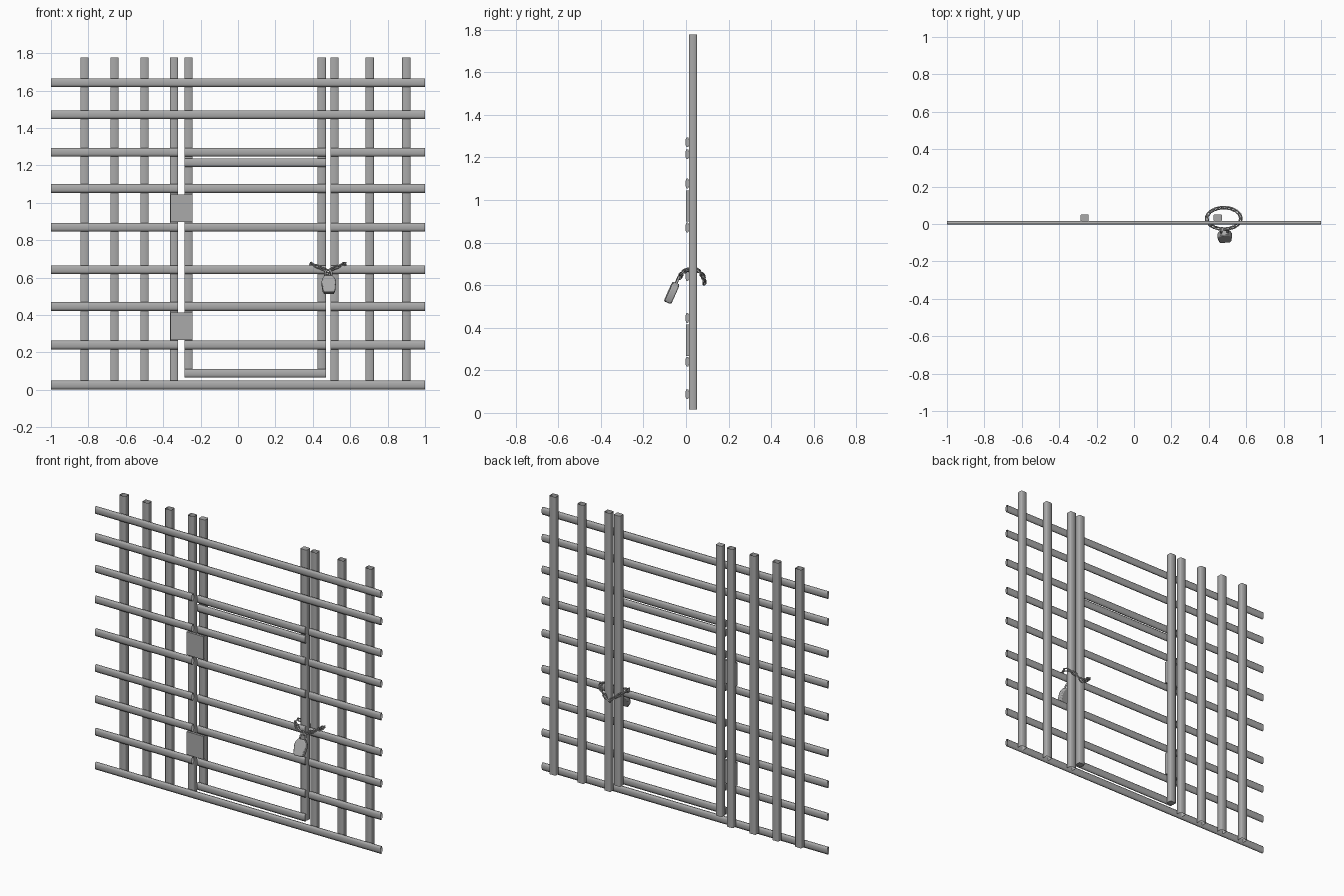
import bpy, bmesh
from math import sin, cos, pi, radians
from mathutils import Matrix, Vector

cube = bpy.data.objects.get("Cube")
if cube:
    bpy.data.objects.remove(cube, do_unlink=True)

steel = bpy.data.materials.new("steel_grey")
steel.use_nodes = True
GREY = (0.4, 0.4, 0.4, 1)
steel.diffuse_color = GREY
steel.node_tree.nodes["Principled BSDF"].inputs["Base Color"].default_value = GREY


def finish(name, bm, angle=70):
    """Turn a bmesh into a smooth-shaded object with sharp corners kept."""
    bmesh.ops.recalc_face_normals(bm, faces=bm.faces)
    mesh = bpy.data.meshes.new(name)
    bm.to_mesh(mesh)
    bm.free()
    mesh.materials.append(steel)
    mesh.shade_smooth()
    mesh.set_sharp_from_angle(angle=radians(angle))
    obj = bpy.data.objects.new(name, mesh)
    bpy.context.collection.objects.link(obj)
    return obj


def prism(bm, ring_a, ring_b, capped):
    a = [bm.verts.new(p) for p in ring_a]
    b = [bm.verts.new(p) for p in ring_b]
    for i in range(len(a)):
        j = (i + 1) % len(a)
        bm.faces.new((a[i], a[j], b[j], b[i]))
    if capped:
        bm.faces.new(a)
        bm.faces.new(b)


def chamfered(w, d, f):
    """Cross-section of a bar with its corners cut by the fraction f."""
    u, v = w / 2, d / 2
    p, q = u - w * f, v - d * f
    return [(p, -v), (u, -q), (u, q), (p, v), (-p, v), (-u, q), (-u, -q), (-p, -v)]


def post(name, x, z0, z1, capped):
    bm = bmesh.new()
    ring = [(x + u, 0.033 + v) for u, v in chamfered(0.044, 0.037, 0.1)]
    prism(bm, [(u, v, z0) for u, v in ring], [(u, v, z1) for u, v in ring], capped)
    finish(name, bm)


def rail(name, z, x0, x1, capped):
    bm = bmesh.new()
    ring = [(0.006 + v, z + u) for u, v in chamfered(0.046, 0.018, 0.28)]
    prism(bm, [(x0, *p) for p in ring], [(x1, *p) for p in ring], capped)
    finish(name, bm)


# Fixed fence posts and the two gate posts
for x in (-0.82, -0.66, -0.5, -0.342, 0.516, 0.704, 0.9):
    post("fence_post", x, 0.015, 1.777, False)
for x in (-0.264, 0.448):
    post("gate_post", x, 0.065, 1.777, True)

# Full-width rails
for z in (1.643, 1.472, 0.026):
    rail("long_rail", z, -1, 1, False)

# Rails broken at the gate opening
for z in (1.271, 1.077, 0.87, 0.643, 0.446, 0.24):
    rail("right_fence_rail", z, -1, -0.32, False)
    rail("gate_rail", z, -0.286, 0.47, True)
    rail("left_fence_rail", z, 0.495, 1, False)

# Top and bottom of the gate
for z in (1.215, 0.088):
    rail("gate_edge_rail", z, -0.286, 0.47, True)

# Hinge plates
for z in (0.972, 0.341):
    bm = bmesh.new()
    bmesh.ops.create_cube(bm, size=1, matrix=Matrix.Translation((-0.302, 0.009, z))
                          @ Matrix.Diagonal((0.118, 0.016, 0.146, 1)))
    finish("hinge_plate", bm, 30)


# Chain looped round the gate post and its neighbour
def chain_point(t):
    drop = 0.04 if sin(t) < 0 else 0.065
    return Vector((0.48 + 0.09 * cos(t), 0.03 + 0.057 * sin(t),
                   0.675 - drop * (1 - abs(cos(t)))))


def add_link(bm, matrix, half_len=0.013, ring_r=0.0085, wire=0.0042):
    """Stretched ring lying in the local xy plane, long along x."""
    n, m = 10, 6
    rings = []
    for i in range(n):
        a = 2 * pi * (i + 0.5) / n
        shift = (half_len - ring_r / 2) * (1 if cos(a) > 0 else -1)
        ring = []
        for k in range(m):
            b = 2 * pi * k / m
            r = ring_r + wire * cos(b)
            ring.append(bm.verts.new(matrix @ Vector(
                (r * cos(a) + shift, r * sin(a), wire * sin(b)))))
        rings.append(ring)
    for i in range(n):
        p, q = rings[i], rings[(i + 1) % n]
        for k in range(m):
            j = (k + 1) % m
            bm.faces.new((p[k], p[j], q[j], q[k]))


SAMPLES, LINKS = 720, 18
path = [chain_point(2 * pi * i / SAMPLES) for i in range(SAMPLES + 1)]
lengths = [0]
for p, q in zip(path, path[1:]):
    lengths.append(lengths[-1] + (q - p).length)
bm = bmesh.new()
for i in range(LINKS):
    target = lengths[-1] * (i + 0.5) / LINKS
    k = next(j for j, s in enumerate(lengths) if s >= target)
    along = (path[k] - path[k - 1]).normalized()
    side = along.cross(Vector((0, 0, 1))).normalized()
    frame = Matrix((along, side, along.cross(side))).transposed().to_4x4()
    roll = Matrix.Rotation(radians(45 if i % 2 else -45), 4, 'X')
    add_link(bm, Matrix.Translation(path[k]) @ frame @ roll)
finish("chain", bm)

# Padlock hanging from the front of the chain, tilted outward
lock_frame = (Matrix.Translation((0.487, -0.087, 0.518))
              @ Matrix.Rotation(radians(5), 4, 'Z') @ Matrix.Rotation(radians(-24), 4, 'X'))
half = [(0.026, 0), (0.033, 0.012), (0.039, 0.06), (0.034, 0.08), (0.02, 0.1)]
outline = half + [(-x, z) for x, z in reversed(half)]
bm = bmesh.new()
prism(bm, [(x, -0.017, z) for x, z in outline], [(x, 0.017, z) for x, z in outline], True)
body = finish("padlock_body", bm, 40)
body.matrix_world = lock_frame
bevel = body.modifiers.new("soft_edges", 'BEVEL')
bevel.width = 0.006
bevel.segments = 2
bevel.limit_method = 'ANGLE'
bevel.angle_limit = radians(60)

# Shackle as a round wire arch
curve = bpy.data.curves.new("padlock_shackle", 'CURVE')
curve.dimensions = '3D'
curve.bevel_depth = 0.0055
curve.bevel_resolution = 2
arch = [(0.017, 0.09)] + [(0.017 * cos(pi * i / 8), 0.118 + 0.017 * sin(pi * i / 8))
                          for i in range(9)] + [(-0.017, 0.09)]
spline = curve.splines.new('POLY')
spline.points.add(len(arch) - 1)
for point, (x, z) in zip(spline.points, arch):
    point.co = (x, 0, z, 1)
curve.materials.append(steel)
shackle = bpy.data.objects.new("padlock_shackle", curve)
shackle.matrix_world = lock_frame
bpy.context.collection.objects.link(shackle)
